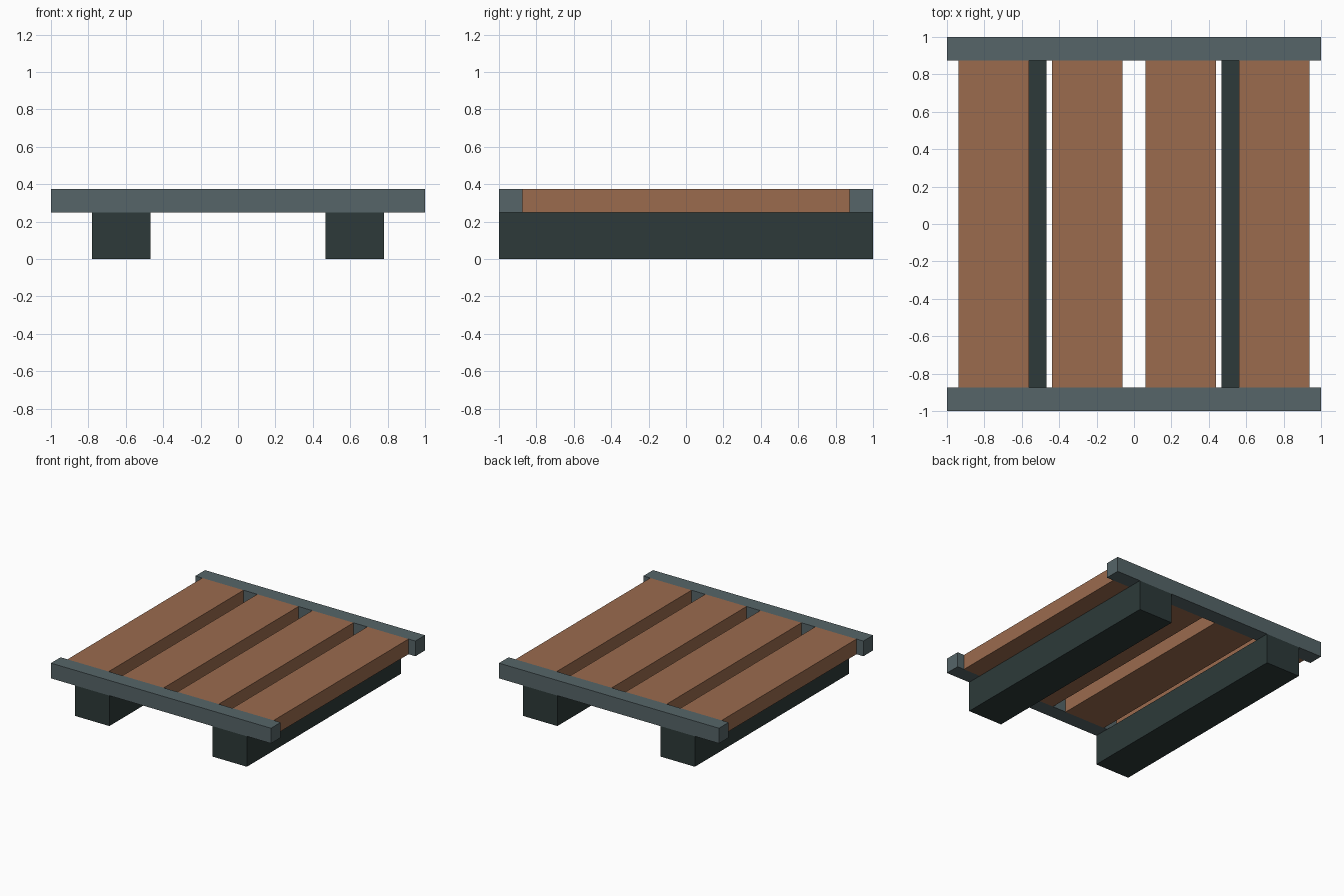
import bpy

if "Cube" in bpy.data.objects:
    bpy.data.objects.remove(bpy.data.objects["Cube"])


def material(name, color):
    m = bpy.data.materials.new(name)
    m.diffuse_color = (*color, 1.0)
    m.use_nodes = True
    m.node_tree.nodes["Principled BSDF"].inputs["Base Color"].default_value = m.diffuse_color
    return m


wood = material("warm_wood", (0.328, 0.147, 0.076))
slate = material("slate_grey", (0.093, 0.130, 0.138))
dark = material("dark_green_grey", (0.026, 0.042, 0.041))


def box(name, center, size, mat):
    """Axis-aligned box with its dimensions baked into the mesh."""
    bpy.ops.mesh.primitive_cube_add(size=1, location=center)
    ob = bpy.context.object
    ob.name = name
    ob.scale = size
    bpy.ops.object.transform_apply(location=False, rotation=False, scale=True)
    ob.data.materials.append(mat)
    return ob


BASE_H = 0.25    # bearer height
BOARD_H = 0.125  # deck thickness
DECK_Z = BASE_H + BOARD_H / 2

# Two heavy bearers under the deck
for side, x in (("left", -0.625), ("right", 0.625)):
    box(f"bearer_{side}", (x, 0, BASE_H / 2), (0.3125, 2, BASE_H), dark)

# Four evenly spaced deck planks
for i in range(4):
    box(f"plank_{i + 1}", (-0.75 + 0.5 * i, 0, DECK_Z), (0.375, 1.75, BOARD_H), wood)

# Rails closing the front and back ends
for side, y in (("front", -0.9375), ("back", 0.9375)):
    box(f"end_rail_{side}", (0, y, DECK_Z), (2, 0.125, BOARD_H), slate)
